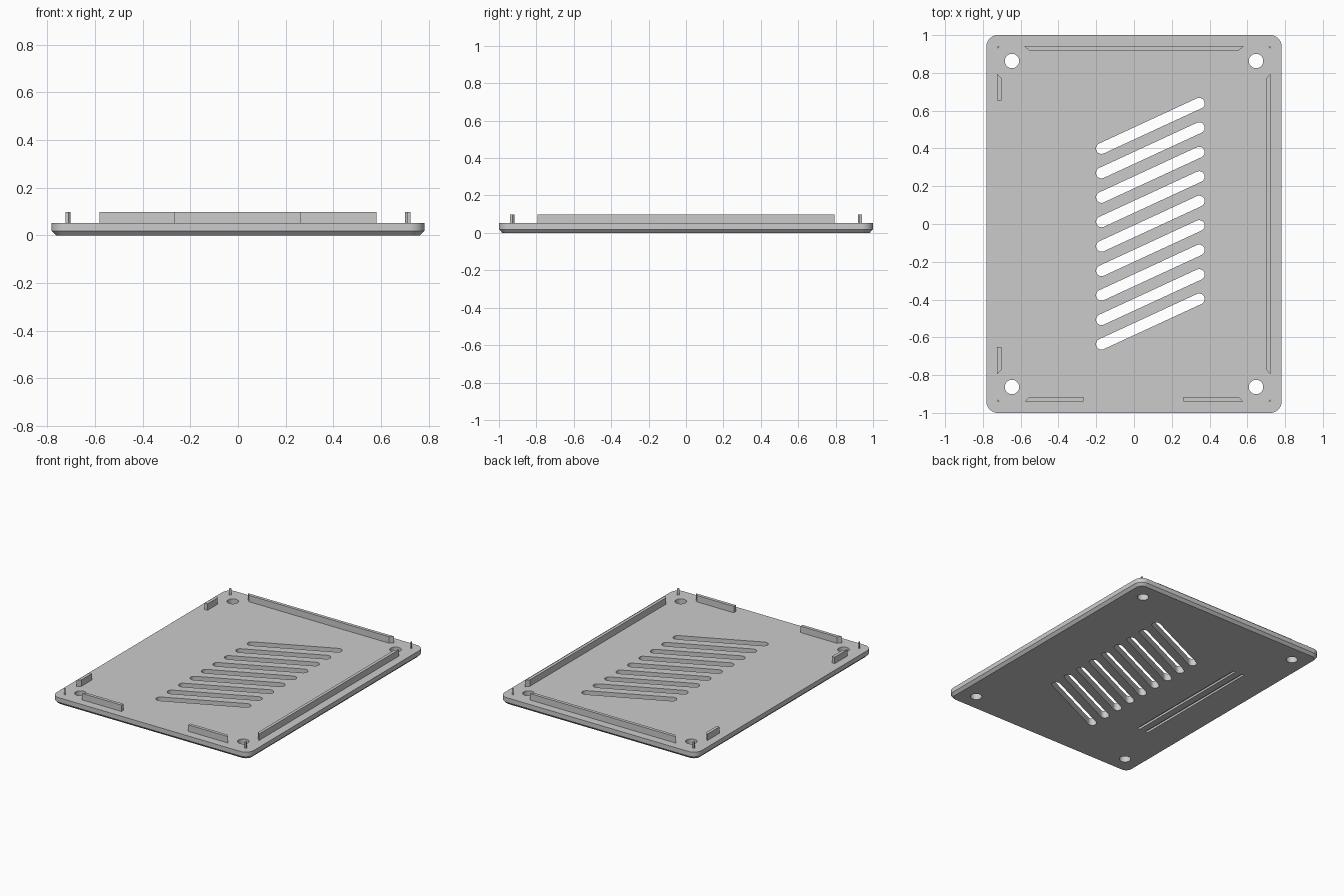
import bpy, bmesh, math

if "Cube" in bpy.data.objects:
    bpy.data.objects.remove(bpy.data.objects["Cube"])

TOP = 0.052      # upper face of the plate
TAB_TOP = 0.098  # upper end of the tabs and pins

grey = bpy.data.materials.new("light grey plastic")
grey.diffuse_color = (0.6, 0.6, 0.6, 1)
grey.use_nodes = True
grey.node_tree.nodes["Principled BSDF"].inputs["Base Color"].default_value = grey.diffuse_color


def loft(bm, rings):
    """Solid through a stack of matching closed rings, lowest first."""
    loops = [[bm.verts.new(p) for p in ring] for ring in rings]
    n = len(loops[0])
    bm.faces.new(loops[0][::-1])
    bm.faces.new(loops[-1])
    for a, b in zip(loops, loops[1:]):
        for i in range(n):
            j = (i + 1) % n
            bm.faces.new((a[i], a[j], b[j], b[i]))


def prism(bm, pts, z0, z1):
    loft(bm, [[(x, y, z) for x, y in pts] for z in (z0, z1)])


def finish(name, bm):
    bmesh.ops.recalc_face_normals(bm, faces=bm.faces)
    mesh = bpy.data.meshes.new(name)
    bm.to_mesh(mesh)
    bm.free()
    mesh.materials.append(grey)
    obj = bpy.data.objects.new(name, mesh)
    bpy.context.collection.objects.link(obj)
    return obj


def rounded_rect(hx, hy, r, seg=10):
    pts = []
    for k, (sx, sy) in enumerate([(1, 1), (-1, 1), (-1, -1), (1, -1)]):
        for i in range(seg + 1):
            a = math.pi / 2 * (k + i / seg)
            pts.append((sx * (hx - r) + r * math.cos(a),
                        sy * (hy - r) + r * math.sin(a)))
    return pts


def capsule(x0, y0, x1, y1, r, seg=12):
    """Outline of a slot with round ends."""
    d = math.atan2(y1 - y0, x1 - x0)
    pts = []
    for cx, cy, start in ((x1, y1, d - math.pi / 2), (x0, y0, d + math.pi / 2)):
        for i in range(seg + 1):
            a = start + math.pi * i / seg
            pts.append((cx + r * math.cos(a), cy + r * math.sin(a)))
    return pts


# Plate with rounded corners and a chamfered lower edge
bm = bmesh.new()
c = 0.018
low = rounded_rect(0.782 - c, 1 - c, 0.062 - c)
full = rounded_rect(0.782, 1, 0.062)
loft(bm, [[(x, y, 0) for x, y in low],
          [(x, y, 0.019) for x, y in full],
          [(x, y, TOP) for x, y in full]])
plate = finish("plate", bm)

# Cutter: vent slots, corner screw holes and two shallow grooves underneath
bm = bmesh.new()
for i in range(9):
    dy = -0.1295 * i
    prism(bm, capsule(-0.172, 0.4 + dy, 0.345, 0.639 + dy, 0.029), -0.1, 0.2)
for sx in (-1, 1):
    for sy in (-1, 1):
        hole = [(sx * 0.646 + 0.038 * math.cos(math.tau * i / 32),
                 sy * 0.863 + 0.038 * math.sin(math.tau * i / 32)) for i in range(32)]
        prism(bm, hole, -0.1, 0.2)
for x in (-0.525, -0.455):
    prism(bm, capsule(x, -0.49, x, 0.49, 0.01, 6), -0.1, 0.015)
cutter = finish("cutter", bm)
cutter.hide_render = True

mod = plate.modifiers.new("openings", 'BOOLEAN')
mod.operation = 'DIFFERENCE'
mod.solver = 'EXACT'
mod.object = cutter
bpy.context.view_layer.objects.active = plate
plate.select_set(True)
bpy.ops.object.modifier_apply(modifier=mod.name)
bpy.data.objects.remove(cutter)
bpy.ops.object.shade_smooth_by_angle(angle=math.radians(30))


def tab(name, start, end, outer, inner, along_x, cut0=0.024, cut1=0.024):
    """Upright tab; its ends are mitred on the inner side by cut0 and cut1."""
    pts = [(start, outer), (end, outer), (end - cut1, inner), (start + cut0, inner)]
    if not along_x:
        pts = [(b, a) for a, b in pts]
    bm = bmesh.new()
    prism(bm, pts, TOP - 0.005, TAB_TOP)
    finish(name, bm)


# Locating tabs around the rim
tab("back_tab", -0.58, 0.58, 0.942, 0.919, True)
tab("right_tab", -0.795, 0.795, 0.722, 0.7, False)
tab("front_left_tab", -0.58, -0.267, -0.94, -0.917, True, cut1=0)
tab("front_right_tab", 0.263, 0.58, -0.94, -0.917, True, cut0=0)
tab("left_back_tab", 0.655, 0.795, -0.724, -0.702, False, cut0=0)
tab("left_front_tab", -0.795, -0.652, -0.724, -0.702, False, cut1=0)

# Small triangular pins in the corners
for sx, side in ((-1, "left"), (1, "right")):
    for sy, end in ((-1, "front"), (1, "back")):
        x, y = sx * 0.723, sy * 0.941
        bm = bmesh.new()
        prism(bm, [(x, y), (x - sx * 0.013, y), (x, y - sy * 0.013)], TOP - 0.005, TAB_TOP)
        finish(end + "_" + side + "_pin", bm)
